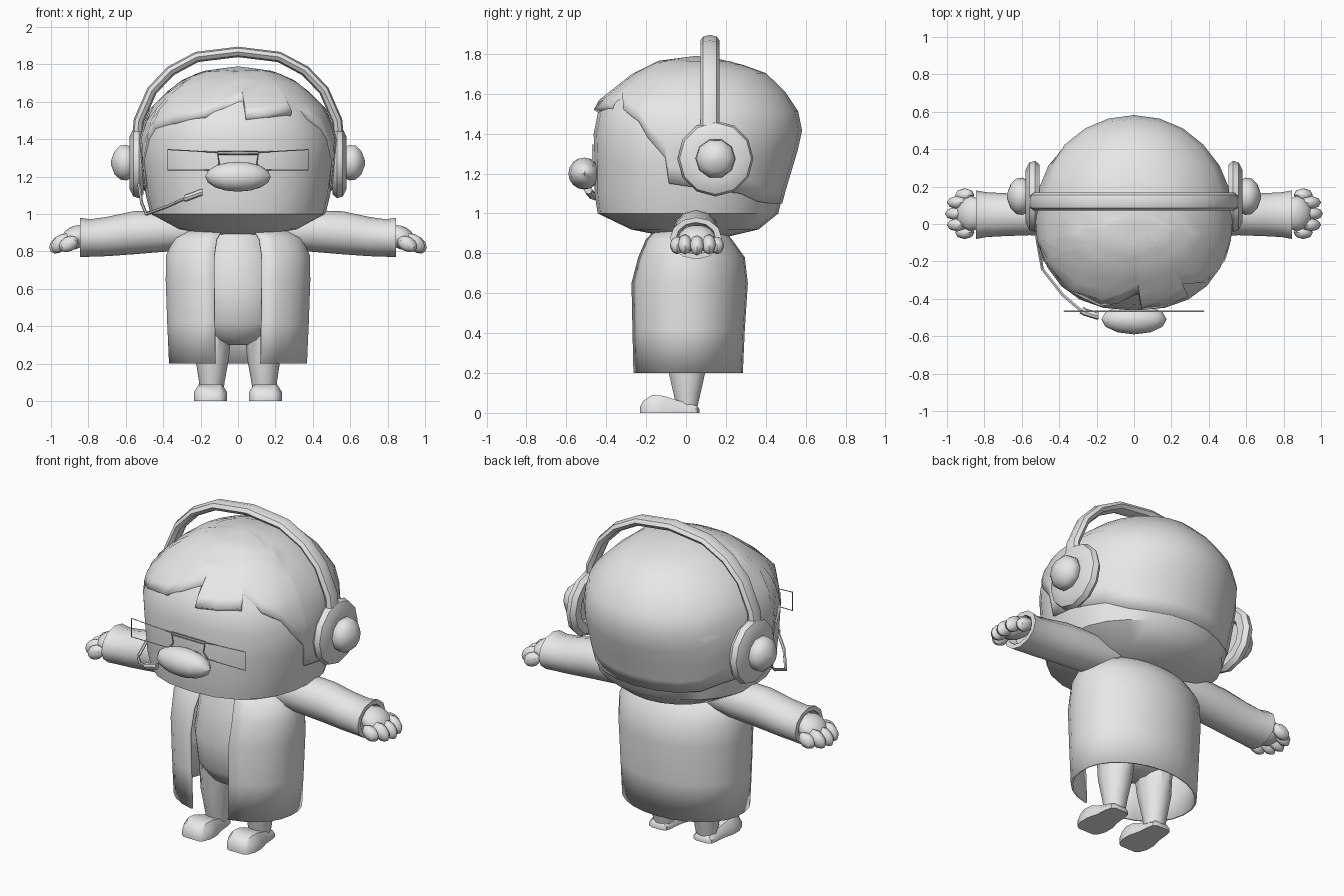
import bpy, bmesh, math
from mathutils import Vector

if "Cube" in bpy.data.objects:
    bpy.data.objects.remove(bpy.data.objects["Cube"])

grey = bpy.data.materials.new("plain grey")
grey.use_nodes = True
grey.diffuse_color = (0.8, 0.8, 0.8, 1)
grey.node_tree.nodes["Principled BSDF"].inputs["Base Color"].default_value = (0.8, 0.8, 0.8, 1)

X, Y, Z = Vector((1, 0, 0)), Vector((0, 1, 0)), Vector((0, 0, 1))


def finish(name, bm, angle=40, thick=0):
    """Turn a bmesh into a shaded object, with an optional inward shell."""
    bmesh.ops.remove_doubles(bm, verts=bm.verts, dist=0.0005)
    bmesh.ops.recalc_face_normals(bm, faces=bm.faces)
    mesh = bpy.data.meshes.new(name)
    bm.to_mesh(mesh)
    bm.free()
    mesh.materials.append(grey)
    ob = bpy.data.objects.new(name, mesh)
    bpy.context.collection.objects.link(ob)
    if thick:
        shell = ob.modifiers.new("shell", "SOLIDIFY")
        shell.thickness, shell.offset = thick, -1
    bpy.ops.object.select_all(action="DESELECT")
    ob.select_set(True)
    bpy.context.view_layer.objects.active = ob
    bpy.ops.object.shade_smooth_by_angle(angle=math.radians(angle))
    return ob


def skin(name, rows, closed=True, caps=(False, False), **kw):
    """Bridge rows of points into one surface."""
    bm = bmesh.new()
    vs = [[bm.verts.new(p) for p in row] for row in rows]
    n = len(vs[0])
    for a, b in zip(vs, vs[1:]):
        for i in range(n if closed else n - 1):
            j = (i + 1) % n
            bm.faces.new((a[i], a[j], b[j], b[i]))
    for cap, row in zip(caps, (vs[0], vs[-1])):
        if cap:
            bm.faces.new(row)
    return finish(name, bm, **kw)


def loft(name, rings, u, v, n=12, caps=(True, True), **kw):
    """Skin elliptical rings given as (x, y, z, radius along u, radius along v)."""
    turns = [math.tau * i / n for i in range(n)]
    rows = [[Vector((x, y, z)) + u * ru * math.cos(t) + v * rv * math.sin(t) for t in turns]
            for x, y, z, ru, rv in rings]
    return skin(name, rows, caps=caps, **kw)


def ball(name, centre, size, u=12, v=8, tilt=0):
    bm = bmesh.new()
    bmesh.ops.create_uvsphere(bm, u_segments=u, v_segments=v, radius=1)
    for p in bm.verts:
        q = Vector((p.co.x * size[0], p.co.y * size[1], p.co.z * size[2]))
        c, s = math.cos(tilt), math.sin(tilt)
        p.co = Vector(centre) + Vector((q.x * c - q.z * s, q.y, q.x * s + q.z * c))
    return finish(name, bm)


def tube(name, points, ru, rv, side, n=8, cyclic=False):
    """Sweep an ellipse along a path; ru lies along the side vector."""
    pts = [Vector(p) for p in points]
    m, rows = len(pts), []
    for i, p in enumerate(pts):
        before = pts[i - 1] if cyclic or i else p
        after = pts[(i + 1) % m] if cyclic or i < m - 1 else p
        across = (after - before).cross(side).normalized()
        rows.append([p + side * ru * math.cos(math.tau * k / n) + across * rv * math.sin(math.tau * k / n)
                     for k in range(n)])
    if cyclic:
        rows.append(rows[0])
    return skin(name, rows, caps=(not cyclic, not cyclic))


def oval(a, rx, front, back, z, mid=0.05, power=0.85):
    """Point on an egg-shaped ring; angle 0 is the front, 90 is +x."""
    s, c = math.sin(math.radians(a)), math.cos(math.radians(a))
    p = power if c > 0 else 1
    depth = (front - mid) if c > 0 else (back - mid)
    return Vector((rx * math.copysign(abs(s) ** p, s), mid + depth * abs(c) ** p, z))


# Head: height, half width, front, back
HEAD = [(0.88, 0.12, -0.08, 0.2), (0.92, 0.33, -0.28, 0.37), (1.0, 0.475, -0.45, 0.47),
        (1.1, 0.5, -0.465, 0.495), (1.25, 0.52, -0.465, 0.54), (1.4, 0.53, -0.47, 0.585),
        (1.55, 0.485, -0.46, 0.555), (1.7, 0.335, -0.27, 0.41), (1.765, 0.19, -0.14, 0.23),
        (1.79, 0.0, 0.05, 0.05)]


def head_point(a, level, grow=1.0):
    i = min(int(level), len(HEAD) - 2)
    f = level - i
    z, rx, fr, bk = [p + (q - p) * f for p, q in zip(HEAD[i], HEAD[i + 1])]
    return oval(a, rx * grow, fr * grow, bk * grow, z)


def level_at(z):
    for i, (low, high) in enumerate(zip(HEAD, HEAD[1:])):
        if z <= high[0]:
            return i + (z - low[0]) / (high[0] - low[0])


angles = range(0, 360, 15)
skin("head", [[head_point(a, k, 0.985 if k < 6 else 0.94) for a in angles] for k in range(9)],
     caps=(True, True))

# Hair: ragged fringe in front, sideburns and a low nape behind
fringe = [(-60, 1.46), (-40, 1.49), (-18, 1.53), (-8, 1.575), (2, 1.62), (3, 1.52), (16, 1.535),
          (33, 1.55), (34, 1.61), (48, 1.52), (60, 1.46)]
side = [(66, 1.38), (76, 1.28), (78, 1.15), (90, 1.13), (105, 1.11), (120, 1.1), (135, 1.06),
        (150, 1.05), (165, 1.05)]
hairline = fringe + side + [(180, 1.05)] + [(360 - a, z) for a, z in reversed(side)]
rows = []
for k in range(11):
    row = []
    for a, z in hairline:
        low = level_at(z)
        row.append(head_point(a, low + (len(HEAD) - 1 - low) * k / 10, 1.0))
    rows.append(row)
skin("hair", rows, thick=0.06)

# Face details
ball("nose", (0, -0.51, 1.2), (0.175, 0.08, 0.08), 12, 8)
for s, label in ((1, "left"), (-1, "right")):
    rim = [(s * x, -0.467, z) for x, z in ((0.11, 1.33), (0.375, 1.345), (0.375, 1.235), (0.13, 1.235), (0.1, 1.27))]
    tube(label + "_lens_rim", rim, 0.004, 0.003, Y, 4, True)
for z in (1.32, 1.335):
    tube("glasses_bridge", [(-0.11, -0.467, z), (0.11, -0.467, z)], 0.004, 0.003, Y, 4)

# Headset: band over the head, cups at the ears, boom with a microphone
half = [(0.545, 1.33), (0.53, 1.5), (0.46, 1.66), (0.36, 1.765), (0.22, 1.84)]
arch = [(-x, 0.12, z) for x, z in half] + [(0, 0.12, 1.867)] + [(x, 0.12, z) for x, z in reversed(half)]
tube("headband", arch, 0.048, 0.028, Y, 8)
cup = [(0.545, 0.1), (0.505, 0.12), (0.505, 0.17), (0.53, 0.19), (0.56, 0.18), (0.58, 0.14), (0.58, 0.09)]
knob = [(0.57, 0.085), (0.595, 0.1), (0.63, 0.095), (0.66, 0.065), (0.678, 0.015)]
for s, label in ((1, "left"), (-1, "right")):
    for part, profile, n in (("ear_cup", cup, 12), ("ear_knob", knob, 10)):
        loft(label + "_" + part, [(s * x, 0.148, 1.275, r, r) for x, r in profile], Y, Z, n)
boom = [(-0.535, 0.05, 1.2), (-0.515, -0.1, 1.06), (-0.49, -0.24, 1.0), (-0.38, -0.38, 1.04), (-0.28, -0.465, 1.085)]
tube("microphone_boom", boom, 0.009, 0.009, Z, 6)
tube("microphone", [(-0.28, -0.46, 1.085), (-0.265, -0.47, 1.09), (-0.2, -0.49, 1.115), (-0.19, -0.49, 1.118)],
     0.02, 0.02, Z, 8)

# Torso and open coat
loft("torso", [(0, 0, z, rx, ry) for z, rx, ry in
               ((0.3, 0.07, 0.06), (0.33, 0.16, 0.13), (0.42, 0.23, 0.19), (0.6, 0.25, 0.21),
                (0.8, 0.22, 0.18), (0.95, 0.14, 0.12))], X, Y, 16)
COAT = [(0.2, 0.37, -0.275, 0.285), (0.42, 0.38, -0.28, 0.295), (0.65, 0.388, -0.285, 0.31),
        (0.78, 0.385, -0.25, 0.295), (0.87, 0.345, -0.21, 0.23), (0.94, 0.22, -0.14, 0.16)]
skin("coat", [[oval(17 + 326 * i / 24, rx, fr, bk, z, 0.01, 0.9) for i in range(25)]
              for z, rx, fr, bk in COAT], closed=False, thick=0.012)

# Arms and legs
SLEEVE = [(0.22, 0.91, 0.1, 0.09), (0.38, 0.91, 0.115, 0.11), (0.56, 0.9, 0.11, 0.115),
          (0.7, 0.88, 0.115, 0.105), (0.79, 0.872, 0.12, 0.1), (0.845, 0.875, 0.13, 0.105),
          (0.845, 0.875, 0.1, 0.08), (0.8, 0.875, 0.09, 0.07)]
FINGERS = [(0.945, 0.115, 0.845), (0.955, 0.055, 0.84), (0.945, -0.005, 0.845)]
SHOE = [(-0.23, 0.05, 0.03), (-0.215, 0.07, 0.06), (-0.17, 0.088, 0.09), (-0.11, 0.088, 0.085),
        (-0.05, 0.072, 0.065), (0.02, 0.066, 0.045), (0.055, 0.058, 0.035), (0.067, 0.035, 0.02)]
for s, label in ((1, "left"), (-1, "right")):
    loft(label + "_sleeve", [(s * x, 0.05, z, ry, rz) for x, z, ry, rz in SLEEVE], Y, Z, 12)
    ball(label + "_palm", (s * 0.87, 0.055, 0.875), (0.09, 0.095, 0.06), 10, 8, -s * 0.5)
    for x, y, z in FINGERS:
        ball(label + "_finger", (s * x, y, z), (0.062, 0.036, 0.042), 8, 6, -s * 0.7)
    for y in (0.155, -0.045):
        ball(label + "_thumb", (s * 0.905, y, 0.84), (0.055, 0.036, 0.04), 8, 6, -s * 0.5)
    loft(label + "_leg", [(s * x, 0.005, z, rx, ry) for x, z, rx, ry in
                          ((0.14, 0.03, 0.06, 0.055), (0.14, 0.1, 0.068, 0.072),
                           (0.138, 0.22, 0.088, 0.1), (0.13, 0.4, 0.1, 0.12))], X, Y, 10)
    # Shoe sections: flat sole, sloping sides, narrower top
    rows = [[Vector((s * 0.147 + w * k, y, h * t)) for k, t in
             ((-1, 0), (1, 0), (1, 0.55), (0.7, 1), (-0.7, 1), (-1, 0.55))] for y, w, h in SHOE]
    skin(label + "_shoe", rows, caps=(True, True))
